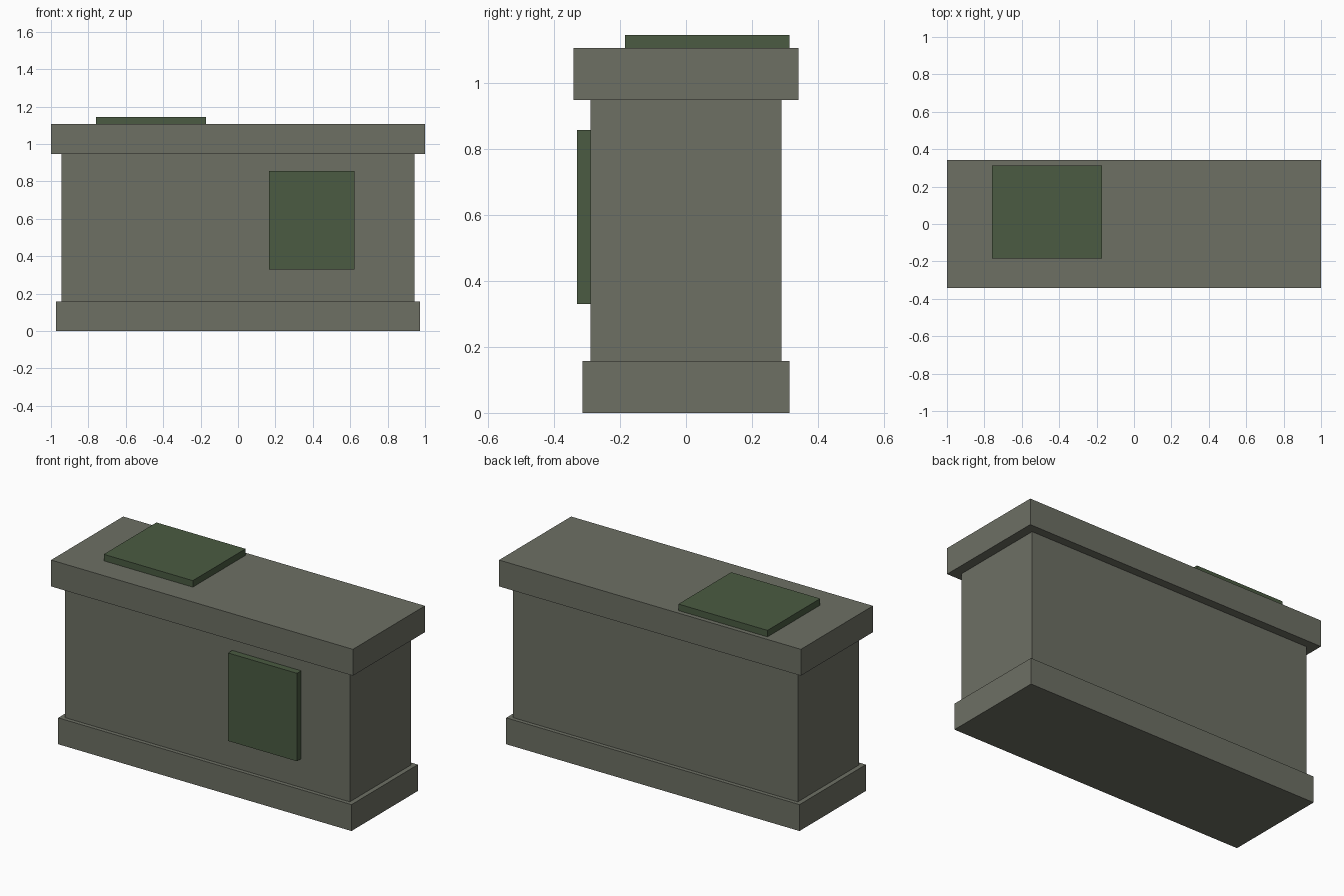
import bpy

if "Cube" in bpy.data.objects:
    bpy.data.objects.remove(bpy.data.objects["Cube"])


def material(name, rgb):
    m = bpy.data.materials.new(name)
    m.diffuse_color = (*rgb, 1.0)
    m.use_nodes = True
    m.node_tree.nodes["Principled BSDF"].inputs["Base Color"].default_value = m.diffuse_color
    return m


stone = material("grey stone", (0.153, 0.160, 0.127))
moss = material("moss green", (0.069, 0.105, 0.054))


def box(name, lo, hi, mat):
    """Axis-aligned box between two corners."""
    centre = [(a + b) / 2 for a, b in zip(lo, hi)]
    bpy.ops.mesh.primitive_cube_add(size=1, location=centre)
    ob = bpy.context.object
    ob.name = name
    ob.scale = [b - a for a, b in zip(lo, hi)]
    bpy.ops.object.transform_apply(location=False, rotation=False, scale=True)
    ob.data.materials.append(mat)
    return ob


# Stacked wall courses: half width, half depth, bottom, top
courses = {
    "base_plinth": (0.972, 0.314, 0.0, 0.158),
    "wall_body": (0.944, 0.29, 0.158, 0.948),
    "cap_slab": (1.0, 0.341, 0.948, 1.106),
}
for name, (w, d, z0, z1) in courses.items():
    box(name, (-w, -d, z0), (w, d, z1), stone)

# Moss patches on the cap and the front
box("top_moss_patch", (-0.76, -0.185, 1.106), (-0.17, 0.314, 1.145), moss)
box("front_moss_patch", (0.165, -0.33, 0.33), (0.622, -0.29, 0.857), moss)
